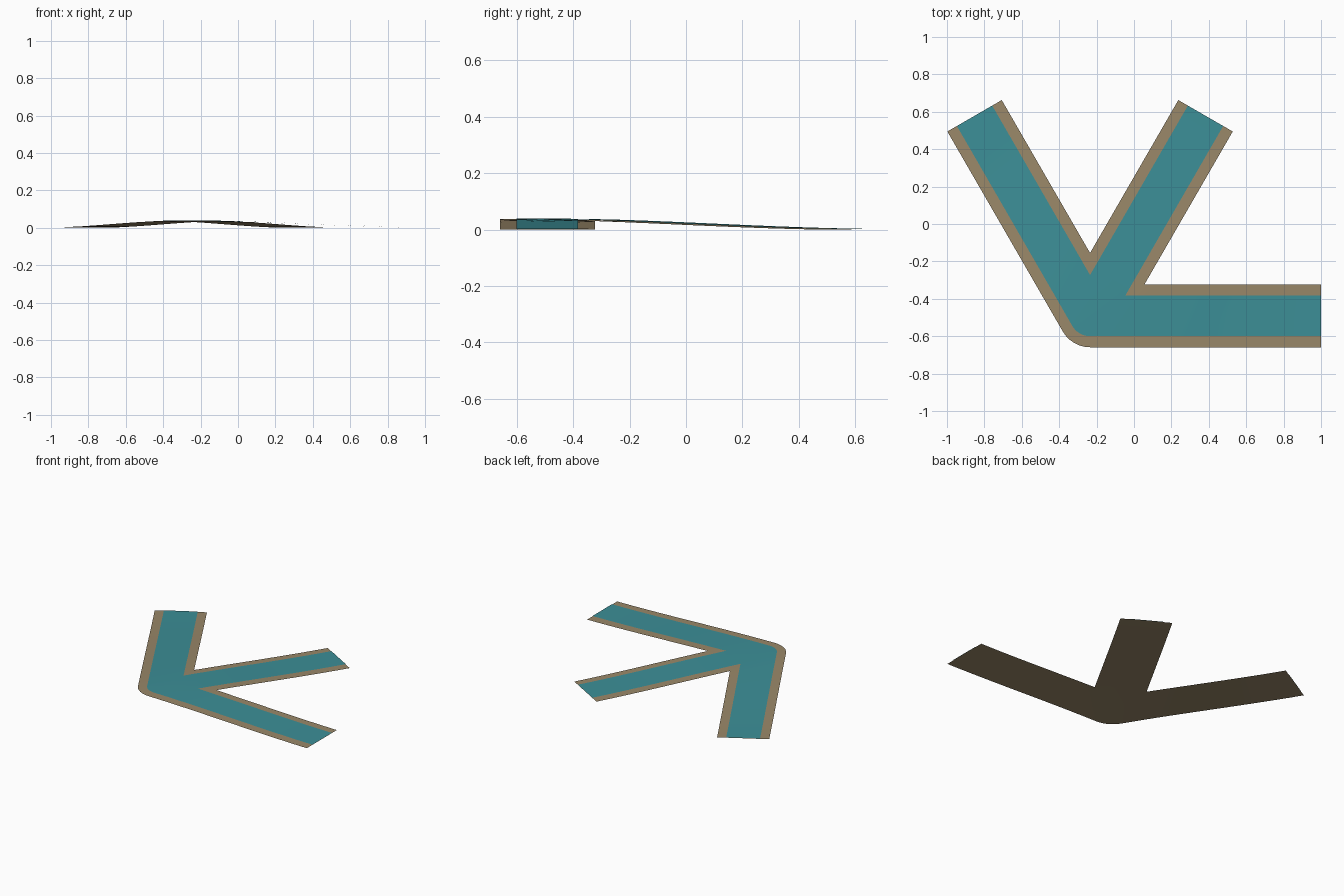
import bpy
import bmesh
from math import cos, sin, tan, pi, radians

if "Cube" in bpy.data.objects:
    bpy.data.objects.remove(bpy.data.objects["Cube"], do_unlink=True)

HUB = (-0.235, -0.491)
REACH = 1.235
DIRECTIONS = [0, 60, 120]
STEPS = 12
ARC_STEPS = 6


def material(name, color):
    mat = bpy.data.materials.new(name)
    mat.use_nodes = True
    mat.diffuse_color = color
    mat.node_tree.nodes["Principled BSDF"].inputs["Base Color"].default_value = color
    return mat


def height(s):
    # gentle slope from the hub down to the end of each arm
    t = min(max(s / REACH, 0), 1)
    eased = t * t * (3 - 2 * t)
    return 0.037 * (1 - 0.6 * eased - 0.4 * t)


def junction_sheet(name, half, lift, mat):
    """Three arms of the given half width meeting at a hub rounded outside."""
    bm = bmesh.new()

    def vert(angle, s, side):
        x = HUB[0] + s * cos(angle) - side * sin(angle)
        y = HUB[1] + s * sin(angle) + side * cos(angle)
        return bm.verts.new((x, y, height(s) + lift))

    inner = half / tan(radians(30))
    last = len(DIRECTIONS) - 1
    rim = []

    # Sloping arms
    for i, degrees in enumerate(DIRECTIONS):
        angle = radians(degrees)
        right_start = 0 if i == 0 else inner
        left_start = 0 if i == last else inner
        rows = []
        for k in range(STEPS + 1):
            t = k / STEPS
            rows.append([vert(angle, s0 + (REACH - s0) * t, side)
                         for s0, side in ((right_start, -half), (left_start, half))])
        for a, b in zip(rows, rows[1:]):
            bm.faces.new((a[0], b[0], b[1], a[1]))
        rim += rows[0]

    # Rounded outer bend
    start = radians(DIRECTIONS[-1]) + pi / 2
    for k in range(1, ARC_STEPS):
        rim.append(vert(start + radians(60) * k / ARC_STEPS, 0, 0))
        rim[-1].co.x += half * cos(start + radians(60) * k / ARC_STEPS)
        rim[-1].co.y += half * sin(start + radians(60) * k / ARC_STEPS)

    # Hub fan
    centre = vert(0, 0, 0)
    for a, b in zip(rim, rim[1:] + rim[:1]):
        if (a.co - b.co).length > 1e-5:
            bm.faces.new((centre, a, b))

    bmesh.ops.remove_doubles(bm, verts=bm.verts, dist=1e-5)
    for face in bm.faces:
        face.smooth = True
    mesh = bpy.data.meshes.new(name)
    bm.to_mesh(mesh)
    bm.free()
    mesh.materials.append(mat)
    obj = bpy.data.objects.new(name, mesh)
    bpy.context.collection.objects.link(obj)
    return obj


# Earth bed that shows as banks, with the water sheet just above it
junction_sheet("river_bed", 0.168, 0.0, material("earth_brown", (0.32, 0.245, 0.14, 1)))
junction_sheet("river_water", 0.109, 0.003, material("water_teal", (0.045, 0.274, 0.31, 1)))
